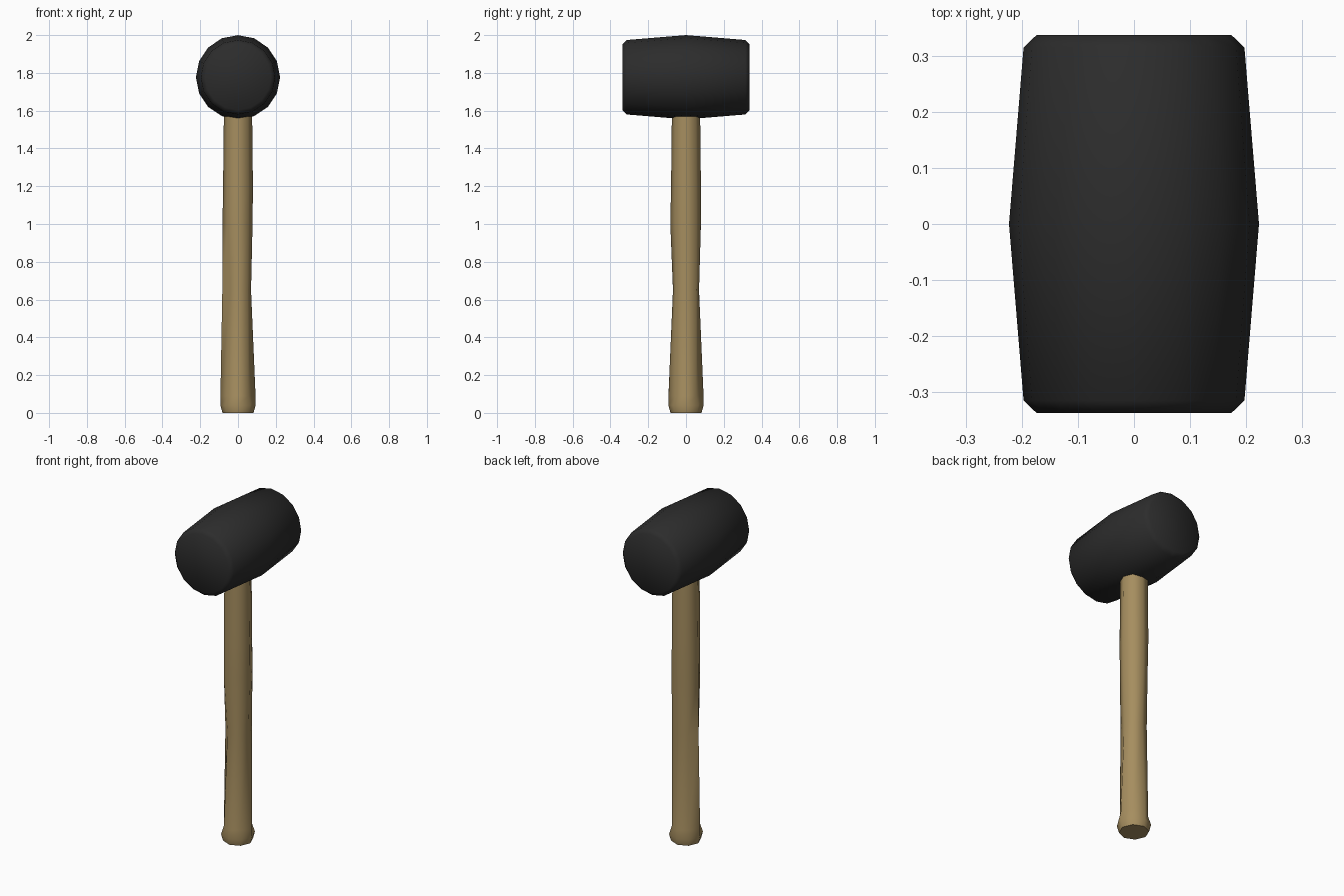
import bpy, bmesh, math

if "Cube" in bpy.data.objects:
    bpy.data.objects.remove(bpy.data.objects["Cube"])


def material(name, color):
    m = bpy.data.materials.new(name)
    m.diffuse_color = (*color, 1)
    m.use_nodes = True
    m.node_tree.nodes["Principled BSDF"].inputs["Base Color"].default_value = m.diffuse_color
    return m


def loft(name, rings, mat, angle):
    """Bridge rings of points in order, capping both ends."""
    bm = bmesh.new()
    loops = [[bm.verts.new(p) for p in ring] for ring in rings]
    n = len(loops[0])
    for a, b in zip(loops, loops[1:]):
        for i in range(n):
            j = (i + 1) % n
            bm.faces.new((a[i], a[j], b[j], b[i]))
    bm.faces.new(loops[0][::-1])
    bm.faces.new(loops[-1])
    bmesh.ops.recalc_face_normals(bm, faces=bm.faces)
    mesh = bpy.data.meshes.new(name)
    bm.to_mesh(mesh)
    bm.free()
    obj = bpy.data.objects.new(name, mesh)
    bpy.context.collection.objects.link(obj)
    mesh.materials.append(mat)
    bpy.ops.object.select_all(action='DESELECT')
    obj.select_set(True)
    bpy.context.view_layer.objects.active = obj
    bpy.ops.object.shade_smooth_by_angle(angle=math.radians(angle))
    return obj


rubber = material("black rubber", (0.025, 0.025, 0.025))
wood = material("wood", (0.38, 0.27, 0.115))

# Head: 16-sided barrel lying along y, with bevelled ends
half = [(0.337, 0.174), (0.315, 0.197)]
profile = [(-y, r) for y, r in half] + [(0, 0.223)] + [(y, r) for y, r in half[::-1]]
head = [[(r * math.cos(k * math.tau / 16), y, 1.777 + r * math.sin(k * math.tau / 16))
         for k in range(16)] for y, r in profile]
loft("mallet_head", head, rubber, 50)

# Handle: eight radii per height, starting at +x and going towards +y
handle_profile = [
    (0.00, [0.082] * 8),
    (0.04, [0.093] * 8),
    (0.09, [0.093, 0.077] * 4),
    (0.65, [0.069, 0.077, 0.069, 0.069, 0.083, 0.058, 0.069, 0.073]),
    (1.00, [0.077, 0.079, 0.079, 0.074, 0.082, 0.078, 0.083, 0.077]),
    (1.20, [0.079, 0.078] * 4),
    (1.65, [0.074] * 8),
]
handle = [[(r * math.cos(k * math.tau / 8), r * math.sin(k * math.tau / 8), z)
           for k, r in enumerate(radii)] for z, radii in handle_profile]
loft("handle", handle, wood, 60)
